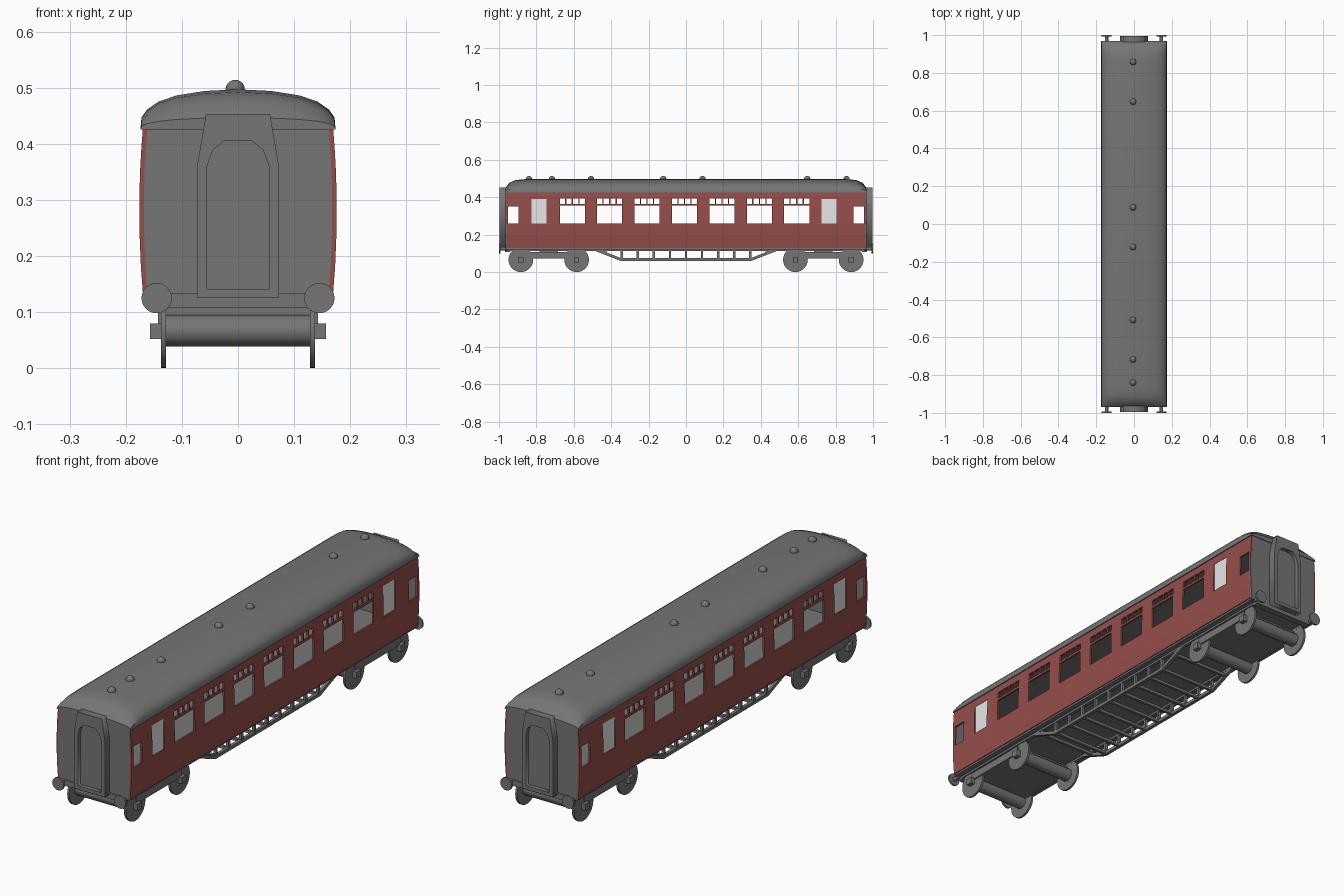
import bpy, bmesh, math
from mathutils import Matrix

cube = bpy.data.objects.get("Cube")
if cube:
    bpy.data.objects.remove(cube)


def material(name, rgb):
    m = bpy.data.materials.new(name)
    m.use_nodes = True
    m.diffuse_color = (*rgb, 1)
    m.node_tree.nodes["Principled BSDF"].inputs["Base Color"].default_value = (*rgb, 1)
    return m


GREY = material("dark grey", (0.18, 0.18, 0.18))
RED = material("maroon", (0.30, 0.076, 0.069))
PALE = material("frosted pane", (0.8, 0.8, 0.8))
END = 0.965
EAVE = 0.425


def finish(name, bm, mats=(GREY,), smooth=False):
    me = bpy.data.meshes.new(name)
    bm.to_mesh(me)
    bm.free()
    ob = bpy.data.objects.new(name, me)
    bpy.context.collection.objects.link(ob)
    for m in mats:
        me.materials.append(m)
    if smooth:
        bpy.ops.object.select_all(action="DESELECT")
        ob.select_set(True)
        bpy.context.view_layer.objects.active = ob
        bpy.ops.object.shade_smooth_by_angle(angle=math.radians(35))
    return ob


def box(name, x, y, z, mat=GREY):
    """Box from (min, max) ranges."""
    bm = bmesh.new()
    size = [b - a for a, b in (x, y, z)]
    mid = [(a + b) / 2 for a, b in (x, y, z)]
    bmesh.ops.create_cube(bm, size=1, matrix=Matrix.Translation(mid) @ Matrix.Diagonal((*size, 1)))
    return finish(name, bm, (mat,))


def prism(name, points, lo, hi, axis):
    """Extrude a 2D outline along x (outline in yz) or y (outline in xz)."""
    bm = bmesh.new()
    put = (lambda p, d: (d, *p)) if axis == "x" else (lambda p, d: (p[0], d, p[1]))
    a = [bm.verts.new(put(p, lo)) for p in points]
    b = [bm.verts.new(put(p, hi)) for p in points]
    bm.faces.new(a)
    bm.faces.new(b[::-1])
    for i in range(len(a)):
        j = (i + 1) % len(a)
        bm.faces.new((a[i], b[i], b[j], a[j]))
    bmesh.ops.recalc_face_normals(bm, faces=bm.faces)
    return finish(name, bm)


def cylinder(name, centre, radius, depth, axis, sides=24):
    bm = bmesh.new()
    turn = Matrix.Rotation(math.pi / 2, 4, "Y" if axis == "x" else "X")
    bmesh.ops.create_cone(bm, cap_ends=True, segments=sides, radius1=radius, radius2=radius,
                          depth=depth, matrix=Matrix.Translation(centre) @ turn)
    return finish(name, bm, smooth=True)


def half_width(z):
    return 0.176 - 0.3 * (z - 0.28) ** 2


# Window openings as (y min, y max, z min, z max)
openings = []
for i in range(7):
    c = -0.608 + 0.2 * i
    openings.append((c - 0.067, c + 0.067, 0.26, 0.355))
    for k in range(4):
        y = c - 0.067 + k * 0.035
        openings.append((y, y + 0.029, 0.365, 0.393))
panes = [(-0.825, -0.745, 0.26, 0.39), (0.725, 0.805, 0.26, 0.39)]
openings += panes
openings += [(-0.952, -0.895, 0.26, 0.35), (0.895, 0.952, 0.26, 0.35)]
y_cuts = sorted({-END, END} | {round(v, 4) for o in openings for v in o[:2]})
z_cuts = sorted({0.13, 0.19, 0.31, EAVE} | {v for o in openings for v in o[2:]})


# Curved side walls with open windows, grey inside
def side_wall(name, s):
    bm = bmesh.new()
    grid = [[bm.verts.new((s * half_width(z), y, z)) for z in z_cuts] for y in y_cuts]
    for i in range(len(y_cuts) - 1):
        for j in range(len(z_cuts) - 1):
            y = (y_cuts[i] + y_cuts[i + 1]) / 2
            z = (z_cuts[j] + z_cuts[j + 1]) / 2
            if any(a < y < b and c < z < d for a, b, c, d in openings):
                continue
            face = [grid[i][j], grid[i + 1][j], grid[i + 1][j + 1], grid[i][j + 1]]
            bm.faces.new(face[::s])
    ob = finish(name, bm, (RED, GREY))
    mod = ob.modifiers.new("thickness", "SOLIDIFY")
    mod.thickness = 0.008
    mod.offset = -1
    mod.material_offset = 1


for s, side in ((1, "left"), (-1, "right")):
    side_wall(side + "_side_wall", s)
    for a, b, c, d in panes:
        x = sorted((s * 0.165, s * 0.171))
        box(side + "_frosted_pane", x, (a, b), (c, d), PALE)

# Floor and end walls
box("floor", (-0.165, 0.165), (-END, END), (0.122, 0.133))
levels = [0.125, 0.18, 0.24, 0.3, 0.36, 0.435]
outline = [(half_width(z), z) for z in levels] + [(-half_width(z), z) for z in reversed(levels)]

# Roof lofted from one arched section, lowered at both ends
arch = [(0.174, 0), (0.172, 0.022), (0.162, 0.036), (0.142, 0.05), (0.11, 0.061), (0.06, 0.069), (0, 0.072)]
arch += [(-x, h) for x, h in arch[-2::-1]]
half = [(0.968, 0.3), (0.945, 0.72), (0.91, 0.93), (0.86, 1)]
bm = bmesh.new()
rings = []
for y, k in [(-y, k) for y, k in half] + half[::-1]:
    rings.append([bm.verts.new((x, y, EAVE + h * k)) for x, h in arch])
for a, b in zip(rings, rings[1:]):
    for i in range(len(a)):
        j = (i + 1) % len(a)
        bm.faces.new((a[i], a[j], b[j], b[i]))
bm.faces.new(rings[0])
bm.faces.new(rings[-1])
bmesh.ops.recalc_face_normals(bm, faces=bm.faces)
finish("roof", bm, smooth=True)

# Roof vents
for y in (-0.84, -0.717, -0.508, -0.122, 0.088, 0.648, 0.858):
    bm = bmesh.new()
    bmesh.ops.create_uvsphere(bm, u_segments=16, v_segments=10, radius=0.017,
                              matrix=Matrix.Translation((-0.005, y, 0.497)))
    finish("roof_vent", bm, smooth=True)


# Gangway frame with an arched opening
def gangway(name, y):
    cu = bpy.data.curves.new(name, "CURVE")
    cu.dimensions = "2D"
    cu.fill_mode = "BOTH"
    cu.extrude = 0.016
    frame = [(0.073, 0.125), (0.073, 0.36), (0.057, 0.453)]
    door = [(0.055, 0.14), (0.055, 0.36), (0.045, 0.388), (0.025, 0.405)]
    for side in (frame, door):
        pts = side + [(-x, z) for x, z in reversed(side)]
        sp = cu.splines.new("POLY")
        sp.points.add(len(pts) - 1)
        for p, (x, z) in zip(sp.points, pts):
            p.co = (x, z, 0, 1)
        sp.use_cyclic_u = True
    cu.materials.append(GREY)
    ob = bpy.data.objects.new(name, cu)
    ob.location.y = y
    ob.rotation_euler.x = math.pi / 2
    bpy.context.collection.objects.link(ob)


for s, end in ((-1, "front"), (1, "back")):
    prism(end + "_end_wall", outline, s * (END - 0.008), s * END, "y")
    gangway(end + "_gangway", s * 0.98)
    box(end + "_gangway_door", (-0.06, 0.06), sorted((s * 0.96, s * 0.978)), (0.135, 0.41))
    box(end + "_headstock", (-0.142, 0.142), sorted((s * 0.94, s * 0.968)), (0.108, 0.133))
    for x in (-0.145, 0.145):
        cylinder(end + "_buffer_head", (x, s * 0.996, 0.125), 0.027, 0.008, "y")
        cylinder(end + "_buffer_shaft", (x, s * 0.975, 0.125), 0.009, 0.04, "y", 12)

    # Bogie with two axles
    mid = s * 0.734
    box(end + "_bogie_frame", (-0.128, 0.128), (mid - 0.15, mid + 0.15), (0.075, 0.108))
    box(end + "_bogie_pivot", (-0.06, 0.06), (mid - 0.05, mid + 0.05), (0.1, 0.125))
    for y in (mid - 0.149, mid + 0.149):
        cylinder(end + "_axle", (0, y, 0.067), 0.028, 0.26, "x", 12)
        for t in (-1, 1):
            cylinder(end + "_wheel", (t * 0.133, y, 0.066), 0.066, 0.009, "x", 28)
            box(end + "_axle_box", sorted((t * 0.135, t * 0.157)), (y - 0.014, y + 0.014), (0.052, 0.08))
    for t in (-1, 1):
        box(end + "_bogie_side_bar", sorted((t * 0.128, t * 0.143)), (mid - 0.15, mid + 0.15), (0.073, 0.106))

# Underframe truss with posts and cross members
truss = [(-0.53, 0.13), (-0.35, 0.06), (0.35, 0.06), (0.53, 0.13),
         (0.49, 0.13), (0.345, 0.074), (-0.345, 0.074), (-0.49, 0.13)]
for s, side in ((1, "left"), (-1, "right")):
    prism(side + "_truss", truss, s * 0.128, s * 0.142, "x")
    box(side + "_sole_bar", sorted((s * 0.128, s * 0.142)), (-0.95, 0.95), (0.113, 0.13))
for i in range(-5, 6):
    y = i * 0.086
    low = 0.062 if abs(i) < 5 else 0.094
    for x in (-0.135, 0.135):
        box("truss_post", (x - 0.006, x + 0.006), (y - 0.006, y + 0.006), (low, 0.13))
    box("truss_cross_member", (-0.13, 0.13), (y - 0.006, y + 0.006), (low, low + 0.012))
